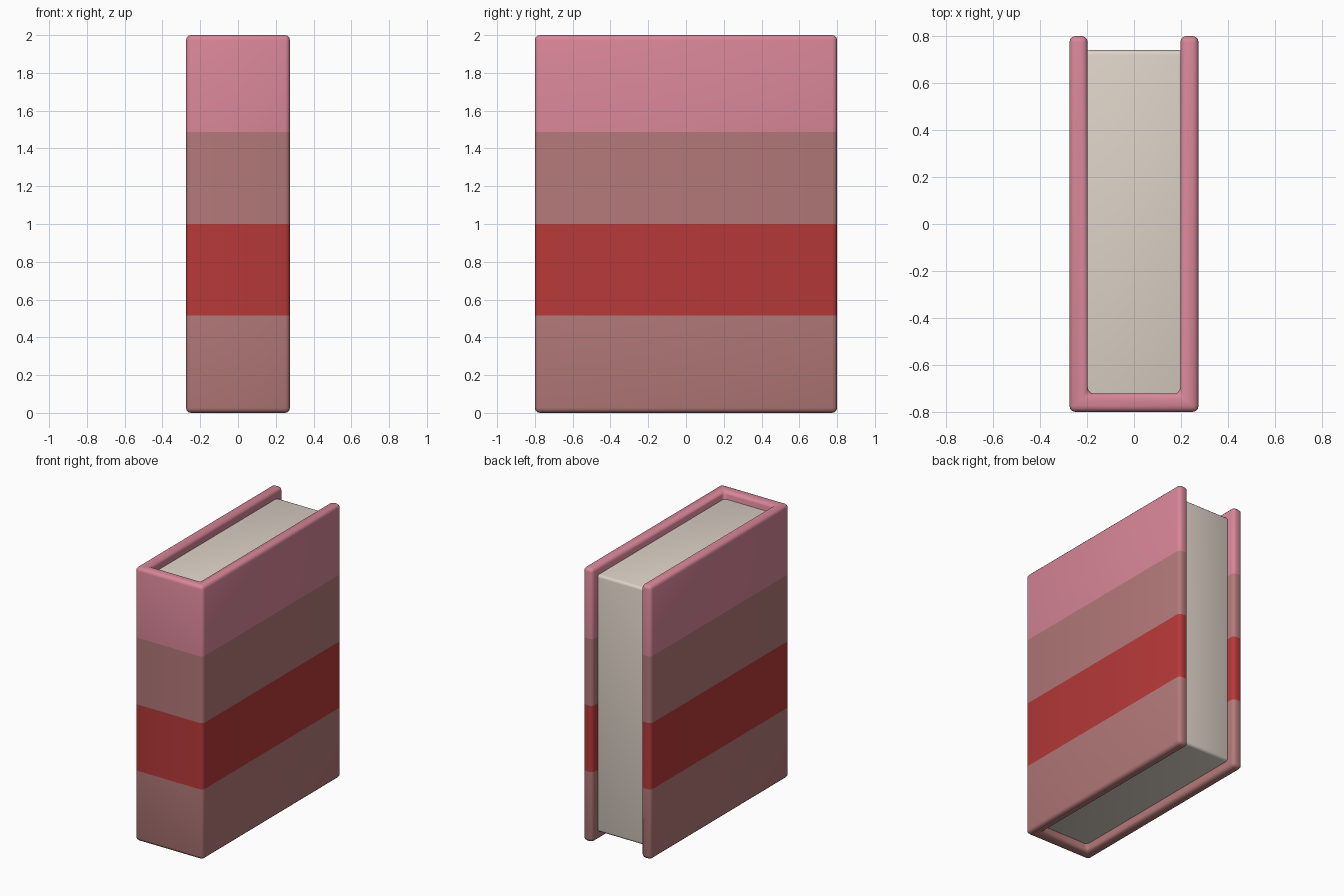
import bpy, bmesh, math

if "Cube" in bpy.data.objects:
    bpy.data.objects.remove(bpy.data.objects["Cube"])


def material(name, rgb):
    """Flat colour from 0-255 sRGB, stored as linear."""
    m = bpy.data.materials.new(name)
    lin = [((c / 255 + 0.055) / 1.055) ** 2.4 for c in rgb]
    m.diffuse_color = (*lin, 1)
    m.use_nodes = True
    m.node_tree.nodes["Principled BSDF"].inputs["Base Color"].default_value = m.diffuse_color
    return m


pink = material("pink", (216, 134, 152))
brown = material("dusty_brown", (180, 121, 121))
red = material("red", (183, 57, 57))
paper = material("paper", (221, 210, 199))


def prism(outline, z0, z1):
    """Closed prism from an xy outline."""
    bm = bmesh.new()
    face = bm.faces.new([bm.verts.new((x, y, z0)) for x, y in outline])
    top = bmesh.ops.extrude_face_region(bm, geom=[face])["geom"]
    verts = [v for v in top if isinstance(v, bmesh.types.BMVert)]
    bmesh.ops.translate(bm, verts=verts, vec=(0, 0, z1 - z0))
    bmesh.ops.recalc_face_normals(bm, faces=bm.faces)
    return bm


def round_edges(bm, width, segments):
    bmesh.ops.bevel(bm, geom=bm.edges[:], offset=width, offset_type='OFFSET',
                    segments=segments, profile=0.5, affect='EDGES')


def finish(bm, name, mats):
    mesh = bpy.data.meshes.new(name)
    bm.to_mesh(mesh)
    bm.free()
    for m in mats:
        mesh.materials.append(m)
    ob = bpy.data.objects.new(name, mesh)
    bpy.context.collection.objects.link(ob)
    bpy.ops.object.select_all(action='DESELECT')
    bpy.context.view_layer.objects.active = ob
    ob.select_set(True)
    bpy.ops.object.shade_smooth_by_angle(angle=math.radians(40))
    return ob


# cover: U-shaped wrap of two boards and a spine
W, D, T = 0.275, 0.80, 0.078
outline = [(-W, -D), (W, -D), (W, D), (W - T, D), (W - T, -D + T),
           (-W + T, -D + T), (-W + T, D), (-W, D)]
cover = prism(outline, 0, 2)
round_edges(cover, 0.026, 3)

# cut stripe borders and colour the bands by height
levels = (0.515, 1.0, 1.488)
for z in levels:
    bmesh.ops.bisect_plane(cover, geom=cover.verts[:] + cover.edges[:] + cover.faces[:],
                           plane_co=(0, 0, z), plane_no=(0, 0, 1))
band_slot = (0, 1, 0, 2)
for f in cover.faces:
    z = f.calc_center_median().z
    f.material_index = band_slot[sum(z > lv for lv in levels)]
finish(cover, "cover", (brown, red, pink))

# page block, its sides sunk slightly into the cover
px = 0.21
pages = prism([(-px, -0.74), (px, -0.74), (px, 0.74), (-px, 0.74)], 0.06, 1.94)
round_edges(pages, 0.02, 3)
finish(pages, "pages", (paper,))
